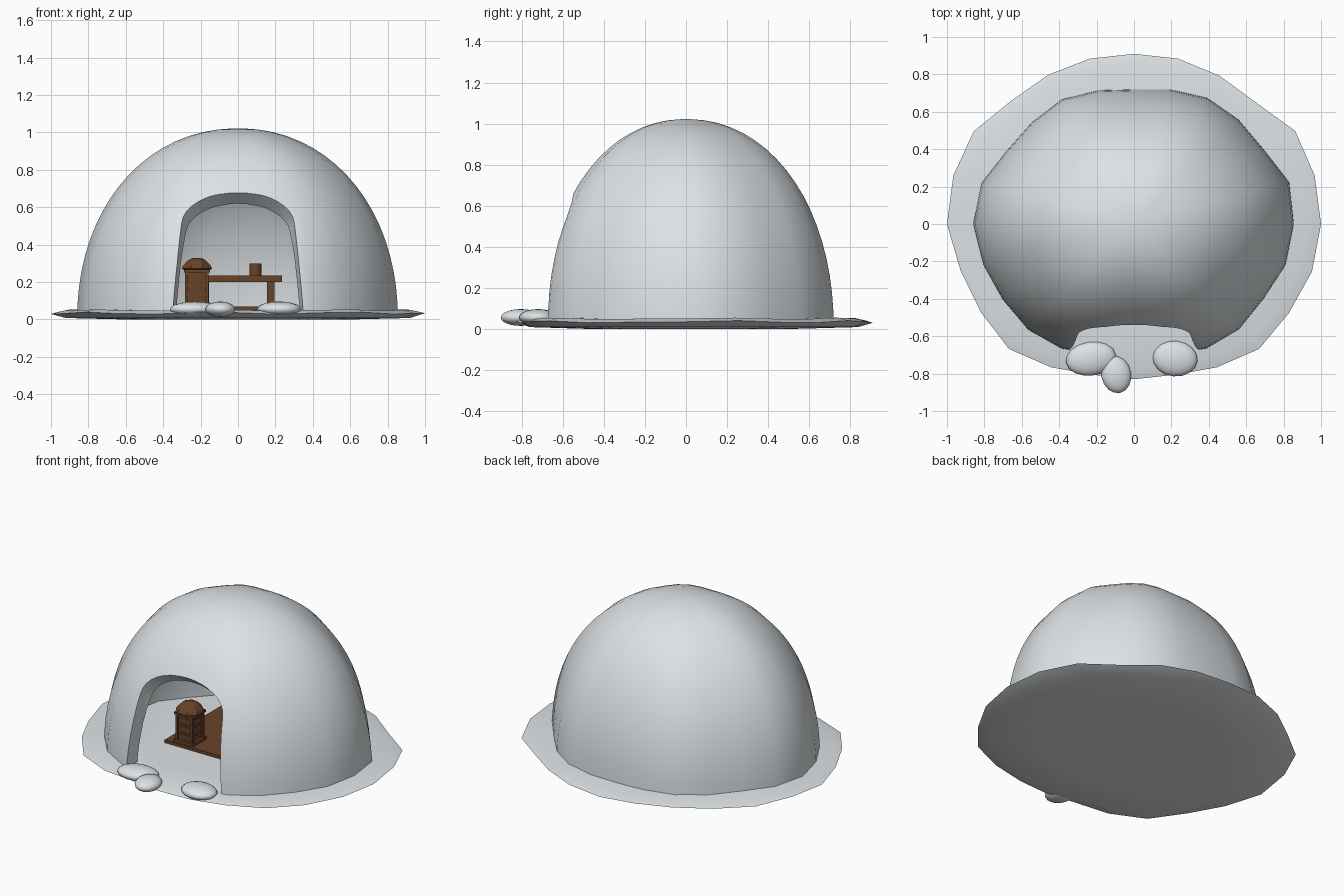
import bpy
import bmesh
from math import sin, cos, pi, radians
from mathutils import Matrix, Vector

cube = bpy.data.objects.get("Cube")
if cube:
    bpy.data.objects.remove(cube, do_unlink=True)


def material(name, colour):
    mat = bpy.data.materials.new(name)
    mat.use_nodes = True
    mat.diffuse_color = (*colour, 1)
    mat.node_tree.nodes["Principled BSDF"].inputs["Base Color"].default_value = (*colour, 1)
    return mat


SNOW = material("snow", (0.72, 0.76, 0.79))
WOOD = material("wood", (0.14, 0.055, 0.022))


def make(name, bm, mat, smooth=None):
    bmesh.ops.recalc_face_normals(bm, faces=bm.faces)
    mesh = bpy.data.meshes.new(name)
    bm.to_mesh(mesh)
    bm.free()
    mesh.materials.append(mat)
    obj = bpy.data.objects.new(name, mesh)
    bpy.context.collection.objects.link(obj)
    if smooth:
        shade(obj, smooth)
    return obj


def shade(obj, angle):
    bpy.ops.object.select_all(action="DESELECT")
    obj.select_set(True)
    bpy.context.view_layer.objects.active = obj
    bpy.ops.object.shade_smooth_by_angle(angle=radians(angle))


def loft(rings):
    """Skin closed rings of equal length and cap both ends."""
    bm = bmesh.new()
    rows = [[bm.verts.new(p) for p in ring] for ring in rings]
    n = len(rows[0])
    for low, high in zip(rows, rows[1:]):
        for i in range(n):
            j = (i + 1) % n
            bm.faces.new((low[i], low[j], high[j], high[i]))
    bm.faces.new(rows[0])
    bm.faces.new(rows[-1])
    return bm


def outline_ring(radii, scale, z, wave=0):
    n = len(radii)
    return [(r * scale * cos(2 * pi * i / n), r * scale * sin(2 * pi * i / n),
             z + wave * sin(i * 1.9)) for i, r in enumerate(radii)]


def box(name, x, y, z, mat=WOOD):
    """Box from (low, high) ranges on each axis."""
    bm = bmesh.new()
    size = [b - a for a, b in (x, y, z)]
    mid = Vector([(a + b) / 2 for a, b in (x, y, z)])
    bmesh.ops.create_cube(bm, size=1, matrix=Matrix.Translation(mid) @ Matrix.Diagonal((*size, 1)))
    return make(name, bm, mat)


# Uneven plan outlines, as radii every 15 degrees from +x
dome_plan = [.855, .86, .80, .79, .78, .745, .72, .74, .77, .77, .785, .845,
             .86, .835, .81, .80, .77, .725, .70, .725, .77, .795, .80, .84]
ground_plan = [1, 1, .995, .92, .915, .915, .91, .915, .92, .93, .99, 1,
               1, .96, .945, .945, .885, .835, .83, .835, .885, .945, .955, .985]

# Snow ground: a thin slab with a feathered, wavy rim
make("snow_ground", loft([
    outline_ring(ground_plan, .6, 0),
    outline_ring(ground_plan, .92, .008),
    outline_ring(ground_plan, 1, .034, .006),
    outline_ring(ground_plan, .93, .05, .004),
    outline_ring(ground_plan, .6, .05),
]), SNOW, 50)


# Dome shell
def dome(scale, height, base):
    rings = [outline_ring(dome_plan, scale, base)]
    steps = 18
    for k in range(1, steps + 1):
        t = sin(pi / 2 * k / (steps + .3))
        rings.append(outline_ring(dome_plan, scale * (1 - t ** 2.1) ** (1 / 2.1), height * t))
    return loft(rings)


def door_ring(y, half, top):
    """Arched door section, flaring slightly toward the ground."""
    ring = [(half * 1.1, y, 0.045), (half * 1.04, y, top * .4)]
    spring = top * .72
    for k in range(17):
        a = pi * k / 16
        ring.append((half * cos(a), y, spring + (top - spring) * sin(a)))
    return ring + [(-half * 1.04, y, top * .4), (-half * 1.1, y, 0.045)]


shell = make("snow_dome", dome(1, 1.022, .03), SNOW)
cutters = [
    make("hollow_cutter", dome(.88, .91, .04), SNOW),
    make("door_cutter", loft([door_ring(-.95, .37, .96), door_ring(-.56, .295, .695),
                              door_ring(-.47, .26, .62), door_ring(-.3, .26, .62)]), SNOW),
]
for cutter in cutters:
    mod = shell.modifiers.new(cutter.name, "BOOLEAN")
    mod.operation = "DIFFERENCE"
    mod.solver = "EXACT"
    mod.object = cutter
    cutter.hide_render = True
shaped = bpy.data.meshes.new_from_object(
    shell.evaluated_get(bpy.context.evaluated_depsgraph_get()))
shell.modifiers.clear()
shell.data = shaped
for cutter in cutters:
    bpy.data.objects.remove(cutter, do_unlink=True)
shade(shell, 35)


# Snow lumps beside the doorway
def lump(name, x, y, size, turn):
    bm = bmesh.new()
    bmesh.ops.create_uvsphere(bm, u_segments=16, v_segments=10, radius=1,
                              matrix=Matrix.Translation((x, y, .055))
                              @ Matrix.Rotation(turn, 4, "Z") @ Matrix.Diagonal((*size, .041, 1)))
    make(name, bm, SNOW, 60)


lump("right_lump", -.23, -.72, (.135, .09), .15)
lump("middle_lump", -.095, -.805, (.08, .1), .2)
lump("left_lump", .22, -.72, (.12, .095), -.1)

# Wooden floor mat
box("floor_mat", (-.35, .35), (-.27, .4), (.045, .07))

# Table with four legs and a mug
box("table_top", (-.235, .235), (.14, .36), (.2, .235))
for x in (-.175, .175):
    for y in (.17, .33):
        box("table_leg", (x - .02, x + .02), (y - .02, y + .02), (.06, .2))


def lathe(name, x, y, profile, sides, smooth=None):
    rings = [[(x + r * cos(2 * pi * (i + .5) / sides), y + r * sin(2 * pi * (i + .5) / sides), z)
              for i in range(sides)] for r, z in profile]
    make(name, loft(rings), WOOD, smooth)


lathe("mug", .093, .24, [(.033, .235), (.033, .3), (.026, .3), (.026, .245)], 16, 40)

# Small cabinet with posts, rails and a domed lid
CX, CY, H = -.22, -.19, .063


def slab(name, half, low, high):
    box(name, (CX - half, CX + half), (CY - half, CY + half), (low, high))


slab("cabinet_body", H - .01, .07, .26)
slab("cabinet_base", H + .008, .07, .09)
for z in (.125, .18, .235):
    slab("cabinet_rail", H - .003, z, z + .014)
slab("cabinet_cornice", H + .006, .252, .268)
for sx in (-1, 1):
    for sy in (-1, 1):
        px, py = CX + sx * (H - .008), CY + sy * (H - .008)
        box("cabinet_post", (px - .008, px + .008), (py - .008, py + .008), (.09, .255))
lathe("cabinet_lid", CX, CY, [(.08, .266), (.088, .272), (.078, .29), (.05, .318), (.022, .33)], 8)
